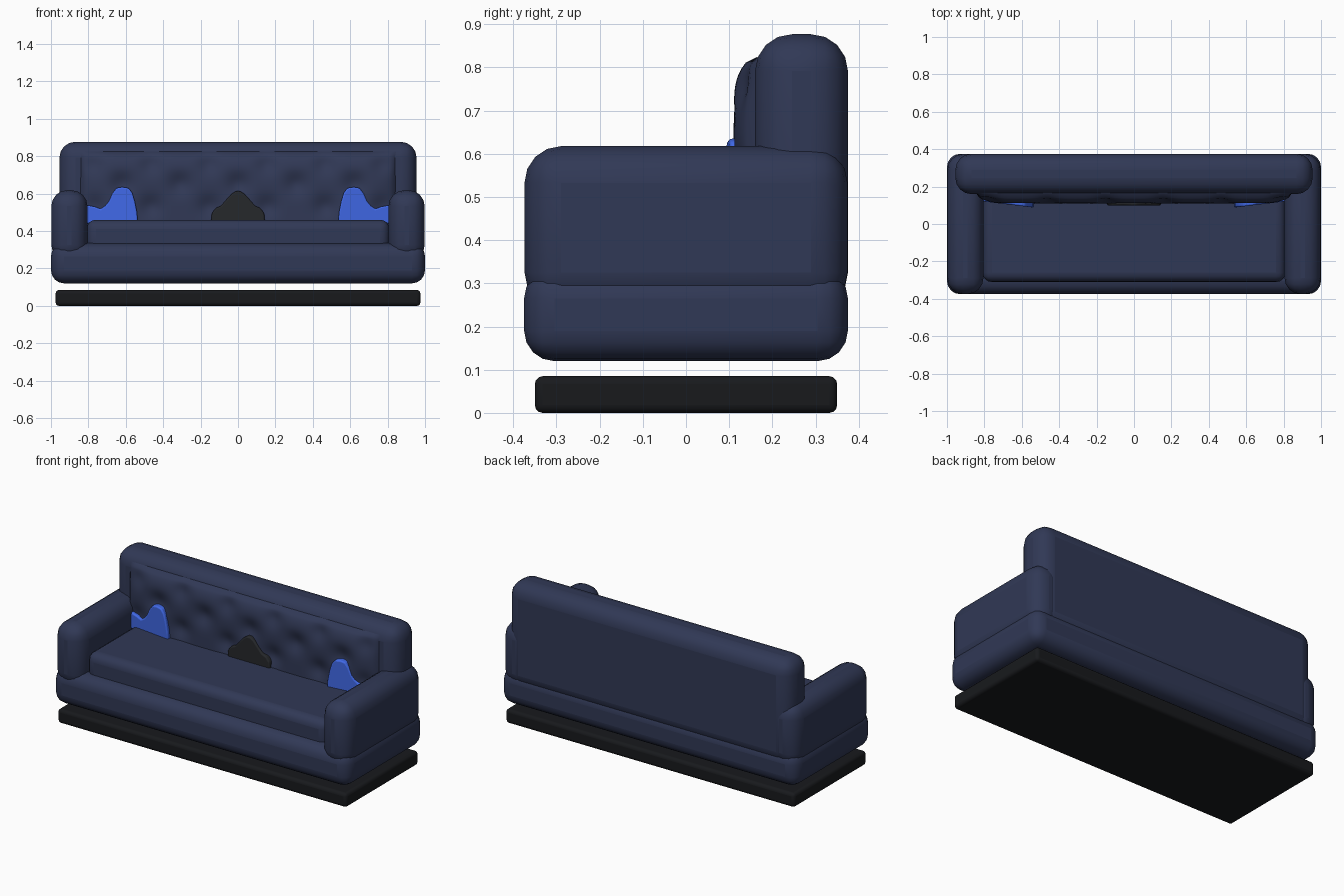
import bpy, bmesh, math

if "Cube" in bpy.data.objects:
    bpy.data.objects.remove(bpy.data.objects["Cube"])

def material(name, rgb):
    m = bpy.data.materials.new(name)
    m.diffuse_color = (*rgb, 1)
    m.use_nodes = True
    m.node_tree.nodes["Principled BSDF"].inputs["Base Color"].default_value = m.diffuse_color
    return m

NAVY = material("navy_fabric", (0.030, 0.040, 0.092))
BLUE = material("blue_fabric", (0.052, 0.141, 0.80))
CHARCOAL = material("charcoal_fabric", (0.019, 0.021, 0.024))
BLACK = material("black_plinth", (0.009, 0.010, 0.012))

def finish(name, bm, mat, bevel=0, segments=4):
    bmesh.ops.recalc_face_normals(bm, faces=bm.faces)
    mesh = bpy.data.meshes.new(name)
    bm.to_mesh(mesh)
    bm.free()
    mesh.materials.append(mat)
    ob = bpy.data.objects.new(name, mesh)
    bpy.context.collection.objects.link(ob)
    if bevel:
        mod = ob.modifiers.new("rounding", 'BEVEL')
        mod.width, mod.segments = bevel, segments
        mod.limit_method = 'ANGLE'
    bpy.ops.object.select_all(action='DESELECT')
    ob.select_set(True)
    bpy.context.view_layer.objects.active = ob
    bpy.ops.object.shade_smooth_by_angle(angle=math.radians(40))
    return ob

def box(name, x, y, z, mat, bevel, segments=4):
    bm = bmesh.new()
    bmesh.ops.create_cube(bm, size=1)
    for v in bm.verts:
        for i, (lo, hi) in enumerate((x, y, z)):
            v.co[i] = lo if v.co[i] < 0 else hi
    return finish(name, bm, mat, bevel, segments)

# Plinth, base, seat cushion, back
box("plinth", (-0.975, 0.975), (-0.35, 0.35), (0, 0.085), BLACK, 0.018, 3)
box("base", (-1, 1), (-0.375, 0.375), (0.12, 0.335), NAVY, 0.07)
box("seat_cushion", (-0.81, 0.81), (-0.31, 0.30), (0.27, 0.46), NAVY, 0.05)
box("back", (-0.955, 0.955), (0.16, 0.375), (0.24, 0.877), NAVY, 0.085)

# Arms
for side, s in (("left", -1), ("right", 1)):
    box(side + "_arm", sorted((s * 0.805, s * 0.998)), (-0.374, 0.374),
        (0.24, 0.618), NAVY, 0.085)

# Tufted back panel with a diamond pattern of dimples
DIMPLES = [(0.31 * i, 0.65) for i in range(-2, 3)]
DIMPLES += [(0.31 * (i + 0.5), z) for i in range(-3, 3) for z in (0.53, 0.76)]

def dome(d, width):
    t = 1 - min(max(d, 0) / width, 1)
    return math.sqrt(max(0, 1 - t * t))

def panel_y(x, z):
    puff = 0.057 * dome(0.845 - abs(x), 0.17) * dome(0.825 - z, 0.11)
    dent = sum(math.exp(-((x - a) ** 2 + (z - b) ** 2) / 0.0032) for a, b in DIMPLES)
    return 0.166 - puff * (1 - 0.42 * min(dent, 1))

bm = bmesh.new()
NX, NZ = 100, 30
grid = []
for j in range(NZ + 1):
    z = 0.40 + 0.425 * j / NZ
    row = []
    for i in range(NX + 1):
        x = -0.845 + 1.69 * i / NX
        row.append(bm.verts.new((x, panel_y(x, z), z)))
    grid.append(row)
for j in range(NZ):
    for i in range(NX):
        bm.faces.new((grid[j][i], grid[j][i + 1], grid[j + 1][i + 1], grid[j + 1][i]))
panel = finish("tufted_back_panel", bm, NAVY)
# Keep the panel facing the front
if panel.data.polygons[NX * 5 + 50].normal.y > 0:
    panel.data.flip_normals()

# Throw pillows sunk into the panel, visible outline extruded backwards
def pillow(name, outline, mat, sign=1, y0=0.10, slope=0.0):
    bm = bmesh.new()
    x0 = outline[0][0]
    verts = [bm.verts.new((sign * x, y0 + slope * (x - x0), z)) for x, z in outline]
    face = bm.faces.new(verts)
    ext = bmesh.ops.extrude_face_region(bm, geom=[face])
    for v in ext["geom"]:
        if isinstance(v, bmesh.types.BMVert):
            v.co.y += 0.07
    finish(name, bm, mat, 0.008, 3)

side_outline = [(0.535, 0.44), (0.54, 0.50), (0.552, 0.56), (0.566, 0.605), (0.585, 0.63),
                (0.62, 0.635), (0.65, 0.63), (0.672, 0.60), (0.69, 0.56), (0.71, 0.535),
                (0.735, 0.518), (0.765, 0.53), (0.815, 0.54), (0.815, 0.44)]
half = [(0.145, 0.44), (0.14, 0.495), (0.12, 0.522), (0.09, 0.535), (0.06, 0.57),
        (0.035, 0.598), (0.012, 0.613)]
pillow("left_pillow", side_outline, BLUE, -1, 0.088, 0.12)
pillow("right_pillow", side_outline, BLUE, 1, 0.088, 0.12)
pillow("middle_pillow", half + [(-x, z) for x, z in reversed(half)], CHARCOAL)
